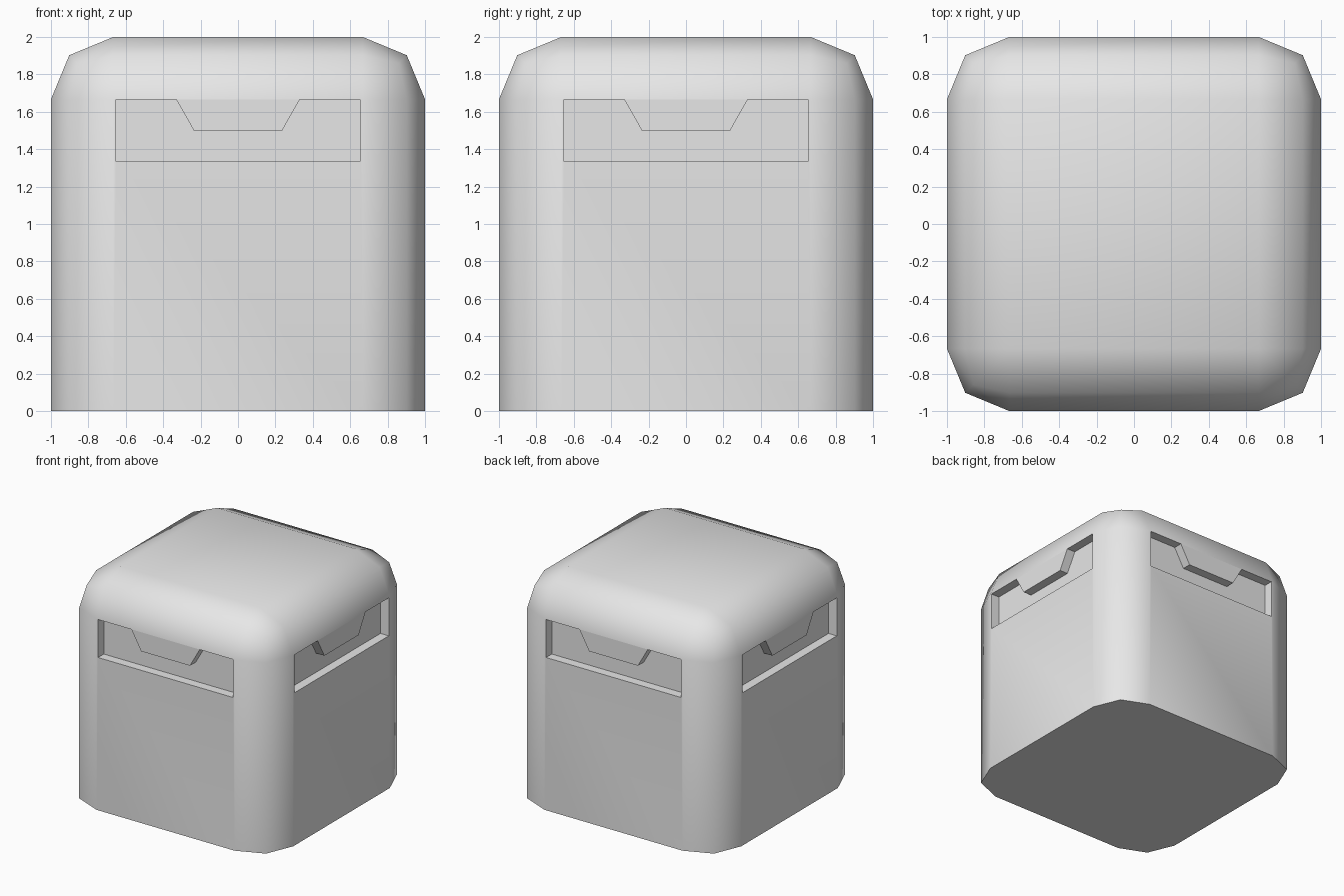
import bpy, bmesh, math
from mathutils import Matrix

if "Cube" in bpy.data.objects:
    bpy.data.objects.remove(bpy.data.objects["Cube"], do_unlink=True)

GREY = (0.8, 0.8, 0.8, 1.0)
mat = bpy.data.materials.new("plain grey")
mat.use_nodes = True
mat.diffuse_color = GREY
mat.node_tree.nodes["Principled BSDF"].inputs["Base Color"].default_value = GREY


def make_object(name, bm):
    bmesh.ops.recalc_face_normals(bm, faces=bm.faces[:])
    mesh = bpy.data.meshes.new(name)
    bm.to_mesh(mesh)
    bm.free()
    mesh.materials.append(mat)
    obj = bpy.data.objects.new(name, mesh)
    bpy.context.collection.objects.link(obj)
    return obj


# Body: cube rounded everywhere except around its base
bm = bmesh.new()
bmesh.ops.create_cube(bm, size=2, matrix=Matrix.Translation((0, 0, 1)))
edges = [e for e in bm.edges if max(v.co.z for v in e.verts) > 1]
bmesh.ops.bevel(bm, geom=edges, offset=1 / 3, offset_type='OFFSET',
                segments=2, profile=0.5, affect='EDGES')
body = make_object("rounded_block", bm)

# Recess outline (x, z): a wide slot with a tab hanging from its top edge
DEPTH, TAPER = 0.08, 0.014
half = [(0.666, 1.334), (0.666, 1.666), (0.33, 1.666), (0.236, 1.5)]
outline = half + [(-x, z) for x, z in reversed(half)]


def recess_cutter(turn):
    """Prism that narrows slightly at its ends toward the recess floor."""
    bm = bmesh.new()
    rings = []
    for depth in (-DEPTH, DEPTH):
        shrink = TAPER * depth / DEPTH
        ring = []
        for x, z in outline:
            if abs(x) > 0.5:
                x -= math.copysign(shrink, x)
            ring.append(bm.verts.new((x, -1 + depth, z)))
        rings.append(ring)
        bm.faces.new(ring)
    n = len(outline)
    for i in range(n):
        j = (i + 1) % n
        bm.faces.new((rings[0][i], rings[0][j], rings[1][j], rings[1][i]))
    bm.transform(Matrix.Rotation(turn, 4, 'Z'))
    cutter = make_object("recess_cutter", bm)
    cutter.hide_render = True
    return cutter


# Cut the same recess into all four sides
bpy.ops.object.select_all(action='DESELECT')
bpy.context.view_layer.objects.active = body
body.select_set(True)
for k in range(4):
    cutter = recess_cutter(k * math.pi / 2)
    mod = body.modifiers.new("recess", 'BOOLEAN')
    mod.operation = 'DIFFERENCE'
    mod.solver = 'EXACT'
    mod.object = cutter
    bpy.ops.object.modifier_apply(modifier=mod.name)
    bpy.data.objects.remove(cutter, do_unlink=True)

# Smooth rounded edges, crisp recess and base edges
bpy.ops.object.shade_smooth_by_angle(angle=math.radians(50))
